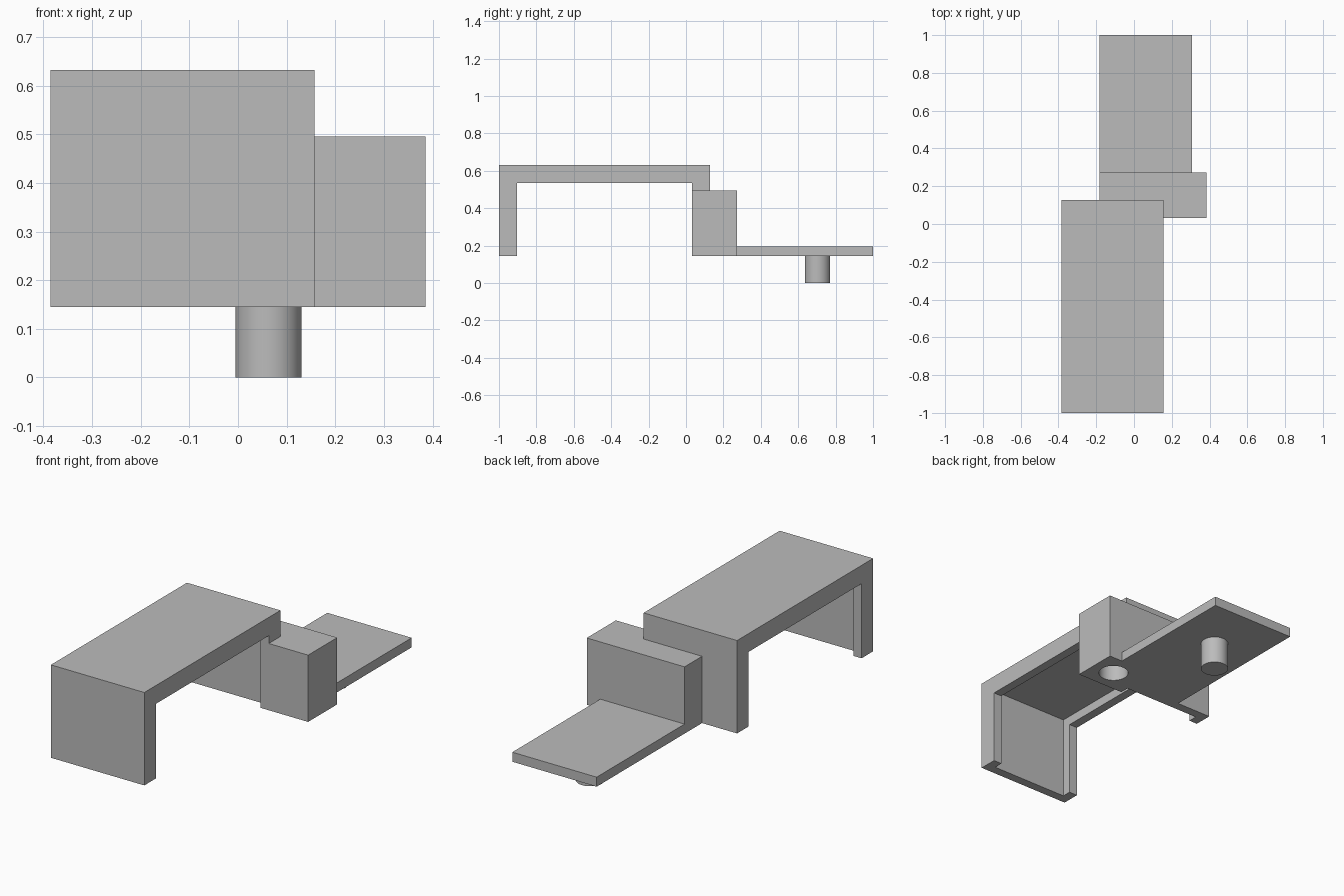
import bpy, bmesh
from mathutils import Vector

cube = bpy.data.objects.get("Cube")
if cube:
    bpy.data.objects.remove(cube, do_unlink=True)

GREY = (0.5, 0.5, 0.5, 1.0)
mat = bpy.data.materials.new("plain grey")
mat.use_nodes = True
mat.diffuse_color = GREY
next(n for n in mat.node_tree.nodes if n.type == 'BSDF_PRINCIPLED').inputs["Base Color"].default_value = GREY


def prism(name, points, direction):
    """Extrude a closed planar outline along a direction."""
    bm = bmesh.new()
    face = bm.faces.new([bm.verts.new(p) for p in points])
    moved = bmesh.ops.extrude_face_region(bm, geom=[face])["geom"]
    bmesh.ops.translate(bm, vec=Vector(direction),
                        verts=[v for v in moved if isinstance(v, bmesh.types.BMVert)])
    bmesh.ops.recalc_face_normals(bm, faces=bm.faces)
    mesh = bpy.data.meshes.new(name)
    bm.to_mesh(mesh)
    bm.free()
    mesh.materials.append(mat)
    obj = bpy.data.objects.new(name, mesh)
    bpy.context.collection.objects.link(obj)
    return obj


def box(name, x0, x1, y0, y1, z0, z1):
    outline = [(x0, y0, z0), (x1, y0, z0), (x1, y1, z0), (x0, y1, z0)]
    return prism(name, outline, (0, 0, z1 - z0))


def cylinder(name, x, y, z0, z1, radius):
    bpy.ops.mesh.primitive_cylinder_add(vertices=64, radius=radius, depth=z1 - z0,
                                        location=(x, y, (z0 + z1) / 2))
    obj = bpy.context.object
    obj.name = name
    obj.data.materials.append(mat)
    return obj


def smooth(obj):
    bpy.ops.object.select_all(action='DESELECT')
    obj.select_set(True)
    bpy.context.view_layer.objects.active = obj
    bpy.ops.object.shade_smooth_by_angle()


def cut(obj, cutter):
    cutter.hide_render = True
    mod = obj.modifiers.new("cut", 'BOOLEAN')
    mod.operation = 'DIFFERENCE'
    mod.solver = 'EXACT'
    mod.object = cutter
    bpy.context.view_layer.objects.active = obj
    bpy.ops.object.modifier_apply(modifier=mod.name)
    bpy.data.objects.remove(cutter, do_unlink=True)


BASE, TOP, WALL = 0.145, 0.632, 0.048
LEFT, RIGHT, FRONT, REAR = -0.385, 0.157, -1.0, 0.127
FRAME = 2 * WALL

# Bridge-shaped cover: solid arch, hollowed from below to leave thin lips
arch = [(FRONT, BASE), (FRONT, TOP), (REAR, TOP), (REAR, BASE),
        (REAR - FRAME, BASE), (REAR - FRAME, TOP - FRAME),
        (FRONT + FRAME, TOP - FRAME), (FRONT + FRAME, BASE)]
cover = prism("arched_cover", [(LEFT, y, z) for y, z in arch], (RIGHT - LEFT, 0, 0))
cut(cover, box("cavity", LEFT + WALL, RIGHT - WALL, FRONT + WALL, REAR - WALL, 0, TOP - WALL))

# L-shaped block wrapping the rear corner of the cover, with a round socket
plan = [(RIGHT, REAR - FRAME), (0.385, REAR - FRAME), (0.385, 0.272),
        (-0.182, 0.272), (-0.182, REAR), (RIGHT, REAR)]
block = prism("corner_block", [(x, y, BASE) for x, y in plan], (0, 0, 0.495 - BASE))
cut(block, cylinder("socket", 0.262, 0.152, 0.05, 0.335, 0.073))
smooth(block)

# Flat rear plate with its round peg underneath
box("rear_plate", -0.182, 0.307, 0.272, 1.0, BASE, 0.195)
smooth(cylinder("peg", 0.063, 0.703, 0, BASE, 0.068))
